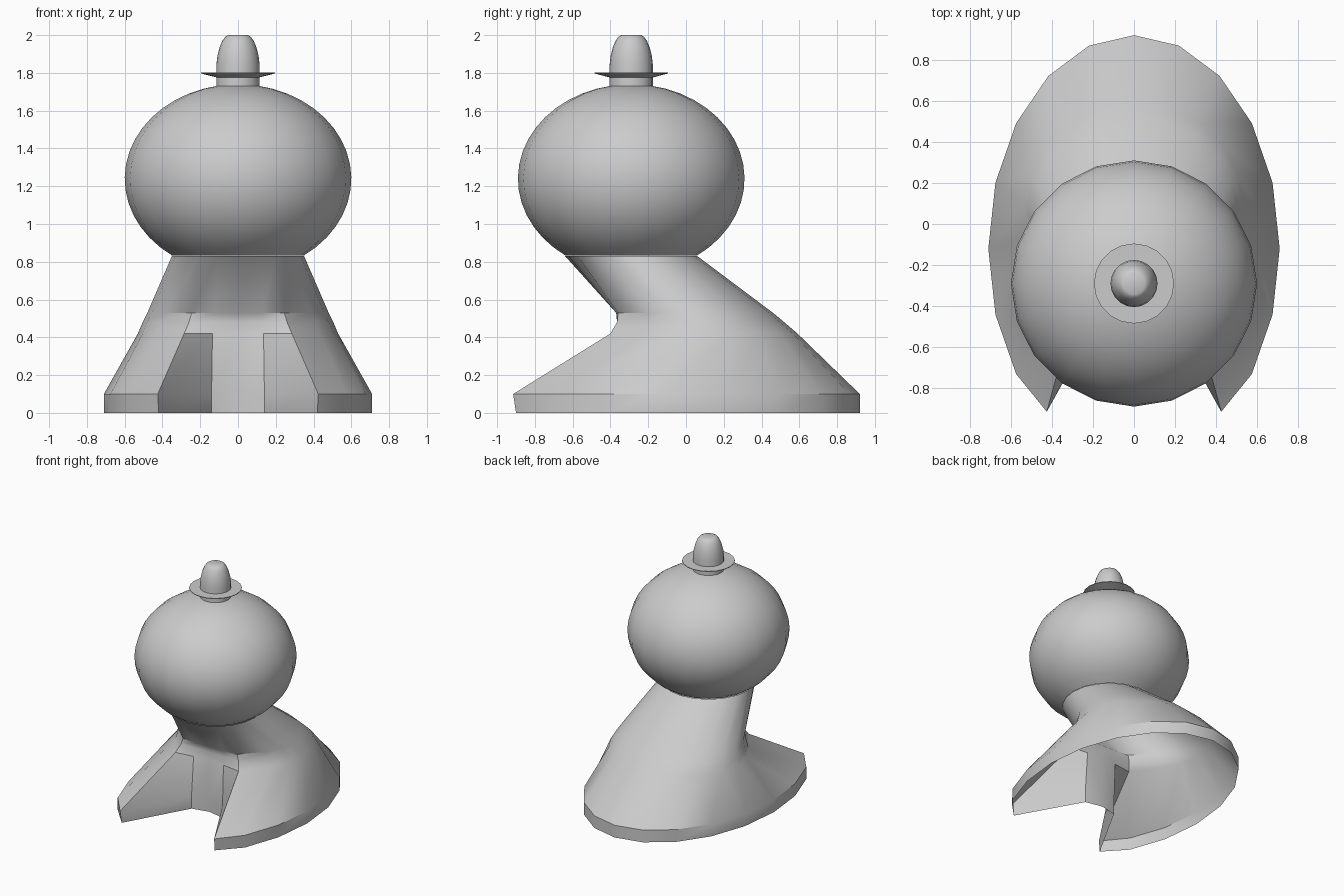
import bpy, bmesh, math

if "Cube" in bpy.data.objects:
    bpy.data.objects.remove(bpy.data.objects["Cube"])

SIDES = 20
HEAD_Y = -0.29


def finish(name, rings, cap_top=False, cap_bottom=False, angle=32):
    """Skin a stack of closed rings into one smooth-shaded object."""
    bm = bmesh.new()
    loops = [[bm.verts.new(p) for p in ring] for ring in rings]
    for a, b in zip(loops, loops[1:]):
        for i in range(SIDES):
            j = (i + 1) % SIDES
            bm.faces.new((a[i], a[j], b[j], b[i]))
    if cap_top:
        bm.faces.new(loops[-1])
    if cap_bottom:
        bm.faces.new(loops[0][::-1])
    bmesh.ops.recalc_face_normals(bm, faces=bm.faces[:])
    mesh = bpy.data.meshes.new(name)
    bm.to_mesh(mesh)
    bm.free()
    obj = bpy.data.objects.new(name, mesh)
    bpy.context.collection.objects.link(obj)
    bpy.ops.object.select_all(action='DESELECT')
    obj.select_set(True)
    bpy.context.view_layer.objects.active = obj
    bpy.ops.object.shade_smooth_by_angle(angle=math.radians(angle))
    return obj


def ellipse(rx, ry, cy, z):
    """Ring starting at the back (+y)."""
    ring = []
    for i in range(SIDES):
        t = -2 * math.pi * i / SIDES
        ring.append([rx * math.sin(t), cy + ry * math.cos(t), z])
    return ring


def robe_ring(rx, ry, cy, z, ridge, inner, mid_y):
    """Ellipse whose front is pushed in between two ridge points."""
    ring = ellipse(rx, ry, cy, z)
    for i, (x, y) in ((8, ridge), (9, inner), (10, (0, mid_y))):
        ring[i][:2] = [-x, y]
        ring[SIDES - i][:2] = [x, y]
    return ring


def lathe(name, profile, **kw):
    return finish(name, [ellipse(r, r, HEAD_Y, z) for r, z in profile], **kw)


# Flared hollow body with a notch between the two front feet
finish("body", [
    robe_ring(0.71, 1.04, -0.12, 0.0, (0.42, -0.90), (0.14, -0.40), -0.37),
    robe_ring(0.71, 1.04, -0.12, 0.1, (0.425, -0.915), (0.14, -0.40), -0.37),
    robe_ring(0.53, 0.495, 0.095, 0.42, (0.285, -0.40), (0.135, -0.38), -0.365),
    robe_ring(0.505, 0.45, 0.07, 0.48, (0.26, -0.365), (0.13, -0.36), -0.355),
    robe_ring(0.48, 0.42, 0.04, 0.53, (0.245, -0.36), (0.125, -0.37), -0.37),
    ellipse(0.35, 0.35, HEAD_Y, 0.83),
])

# Round head, open at the neck
head = []
for i in range(19):
    t = math.radians(-54.5 + (88 + 54.5) * i / 18)
    head.append((0.6 * math.cos(t), 1.24 + 0.5 * math.sin(t)))
lathe("head", head, cap_top=True)

# Top knob
lathe("knob", [(0.115, 1.70), (0.115, 1.84), (0.109, 1.89), (0.098, 1.935),
               (0.083, 1.97), (0.067, 1.992), (0.052, 2.0)],
      cap_top=True, cap_bottom=True)

# Thin brim around the knob
lathe("brim", [(0.11, 1.775), (0.195, 1.797), (0.195, 1.802), (0.11, 1.802)])
